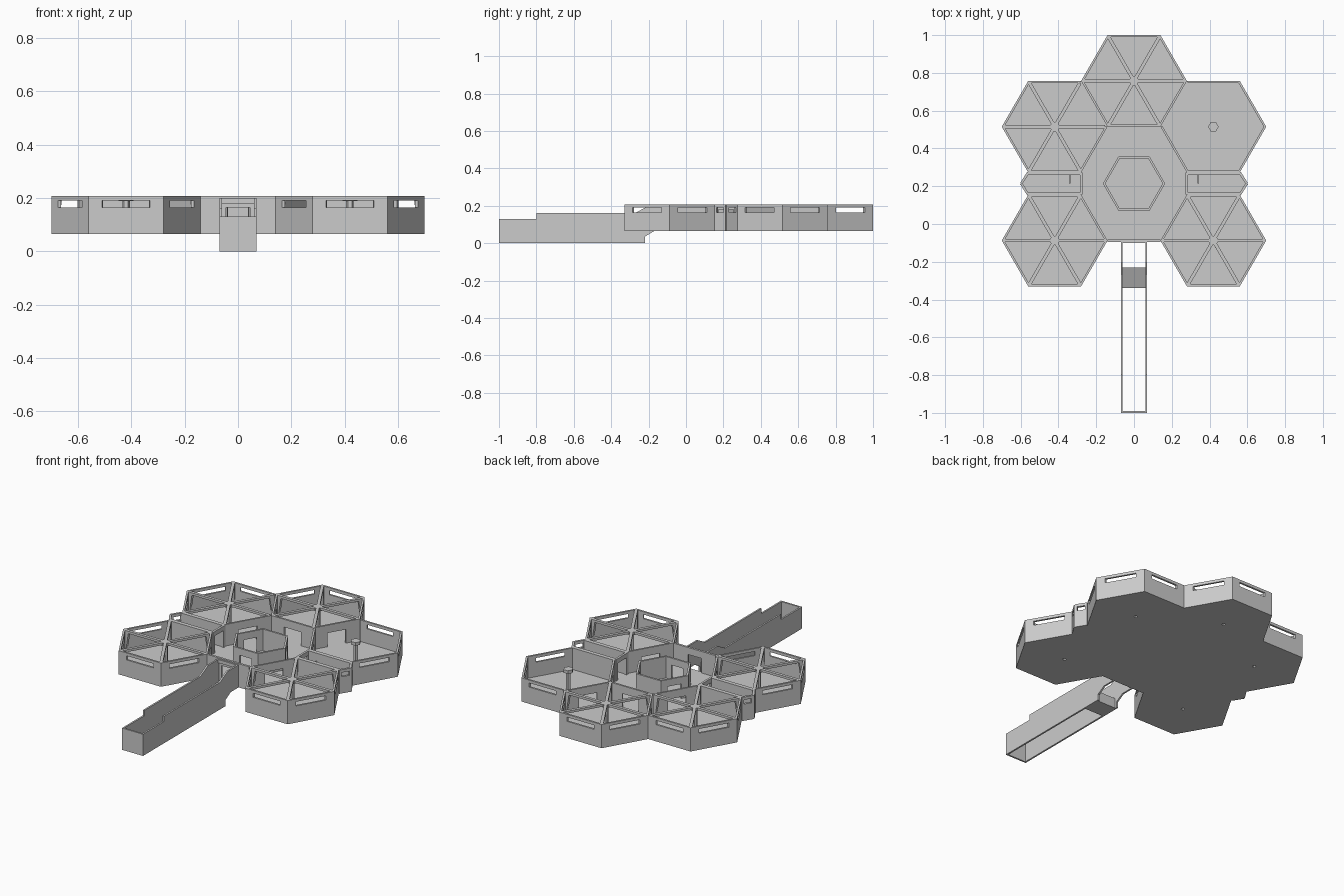
import bpy, bmesh, math
from mathutils import Vector as V

if "Cube" in bpy.data.objects:
    bpy.data.objects.remove(bpy.data.objects["Cube"])

R, T = 0.28, 0.013             # module radius, wall thickness
Z0, ZF, ZT = 0.065, 0.078, 0.207  # underside, floor top, wall top
AP = R * math.sqrt(3) / 2
YB, YL, YF = 1 - AP, 1 - 2 * AP, -0.33 + AP   # back, rear side, front side centres
YM = 0.214                     # middle of the hall
SLOT = (0.18, 0.82, 0.165, 0.19)
DOOR = (0.3, 0.7, ZF, 0.16)


def finish(name, bm):
    bmesh.ops.recalc_face_normals(bm, faces=bm.faces)
    me = bpy.data.meshes.new(name)
    bm.to_mesh(me)
    bm.free()
    ob = bpy.data.objects.new(name, me)
    bpy.context.collection.objects.link(ob)


def extrude(bm, pts, vec):
    """Closed solid: planar outline pts swept along vec."""
    a = [bm.verts.new(p) for p in pts]
    b = [bm.verts.new(V(p) + V(vec)) for p in pts]
    bm.faces.new(a)
    bm.faces.new(b)
    for i in range(len(a)):
        j = (i + 1) % len(a)
        bm.faces.new((a[i], a[j], b[j], b[i]))


def prism(bm, pts, z0, z1):
    extrude(bm, [(p[0], p[1], z0) for p in pts], (0, 0, z1 - z0))


def hexagon(cx, cy, r):
    return [V((cx + r * math.cos(k * math.pi / 3), cy + r * math.sin(k * math.pi / 3)))
            for k in range(6)]


def wall(bm, a, b, c, d, hole=None, z0=Z0, z1=ZT):
    """Wall with outer edge a-b, inner edge c-d and an optional opening."""
    def part(u0, u1, lo, hi):
        if hi - lo > 1e-4:
            prism(bm, [a.lerp(b, u0), a.lerp(b, u1), c.lerp(d, u1), c.lerp(d, u0)], lo, hi)
    if not hole:
        return part(0, 1, z0, z1)
    u0, u1, h0, h1 = hole
    part(0, u0, z0, z1)
    part(u1, 1, z0, z1)
    part(u0, u1, z0, h0)
    part(u0, u1, h1, z1)


def straight(bm, p, q, hole=None, t=T, z0=Z0, z1=ZT):
    p, q = V(p), V(q)
    n = V((p.y - q.y, q.x - p.x)).normalized() * t / 2
    wall(bm, p + n, q + n, p - n, q - n, hole, z0, z1)


def module(name, cx, cy, kinds, spokes=True):
    """Six-sided room; kinds per edge: s slot, d door, w plain, - none."""
    outer, inner = hexagon(cx, cy, R), hexagon(cx, cy, R - T)
    bm = bmesh.new()
    for k, kind in enumerate(kinds):
        if kind != '-':
            j = (k + 1) % 6
            wall(bm, outer[k], outer[j], inner[k], inner[j],
                 {'s': SLOT, 'd': DOOR}.get(kind))
    finish(name + "_walls", bm)
    # floor with a small centre hole
    bm = bmesh.new()
    small = hexagon(cx, cy, 0.01)
    for k in range(6):
        j = (k + 1) % 6
        prism(bm, [outer[k], outer[j], small[j], small[k]], Z0, ZF)
    finish(name + "_floor", bm)
    # centre post with a cap
    bm = bmesh.new()
    prism(bm, hexagon(cx, cy, 0.014), ZF, 0.19)
    prism(bm, hexagon(cx, cy, 0.028), 0.188, ZT)
    finish(name + "_post", bm)
    # roof spokes with tapered brackets at the corners
    if spokes:
        bm = bmesh.new()
        for k in range(6):
            d = V((math.cos(k * math.pi / 3), math.sin(k * math.pi / 3), 0))
            n = V((-d.y, d.x, 0)) * 0.009
            base = V((cx, cy, 0)) - n
            prof = [(0.02, ZT), (R - T, ZT), (R - T, ZF), (R - 0.022, ZF),
                    (R - 0.04, 0.193), (0.02, 0.193)]
            extrude(bm, [base + d * r + V((0, 0, z)) for r, z in prof], n * 2)
        finish(name + "_spokes", bm)


module("back_room", 0, YB, "sssddd")
module("rear_left_room", -1.5 * R, YL, "-ssswd")
module("rear_right_room", 1.5 * R, YL, "ss-dws", spokes=False)
module("front_left_room", -1.5 * R, YF, "dwssss")
module("front_right_room", 1.5 * R, YF, "swdsss")

# central hall floor
ya, yb = YF + AP, YL - AP
half = [(R / 2, YF), (R, ya), (R, yb), (R / 2, YL)]
bm = bmesh.new()
prism(bm, half + [(-x, y) for x, y in reversed(half)], Z0, ZF)
finish("hall_floor", bm)

# hall front wall with entrance, plus door frame
bm = bmesh.new()
straight(bm, (-R / 2, YF), (R / 2, YF), (0.34, 0.66, ZF, 0.165))
straight(bm, (-0.07, YF - 0.008), (0.07, YF - 0.008), t=0.012, z0=0.18, z1=0.2)
finish("hall_front_wall", bm)

# inner hexagonal chamber: openings on alternating sides
bm = bmesh.new()
o, i = hexagon(0, YM, 0.165), hexagon(0, YM, 0.152)
for k in range(6):
    j = (k + 1) % 6
    wall(bm, o[k], o[j], i[k], i[j], (0.25, 0.75, ZF, 0.165) if k % 2 == 0 else None, ZF)
finish("inner_chamber", bm)

# side alcoves between the rooms
for s, side in ((-1, "left"), (1, "right")):
    tip = [(s * 2 * R, ya), (s * 0.597, YM), (s * 2 * R, yb)]
    bm = bmesh.new()
    prism(bm, [(s * R, ya)] + tip + [(s * R, yb)], Z0, ZF)
    finish(side + "_alcove_floor", bm)
    bm = bmesh.new()
    for p, q in ((tip[0], tip[1]), (tip[1], tip[2])):
        straight(bm, p, q, (0.2, 0.85, 0.165, 0.19))
    straight(bm, (s * R, ya), (s * R, yb), (0.15, 0.85, ZF, 0.18))
    straight(bm, (s * 0.34, YM), (s * 0.34, yb), t=0.006, z0=ZF, z1=0.16)
    for y, e in ((ya, 1), (yb, -1)):
        straight(bm, (s * R, y + e * T / 2), (s * 2 * R, y + e * T / 2))
    finish(side + "_alcove_walls", bm)

# entry tunnel: two side walls, end wall, sloped floor piece
side_profile = [(-1, 0), (-0.22, 0), (-0.22, 0.035), (-0.17, 0.065), (YF, 0.065),
                (YF, 0.2), (-0.2, 0.2), (-0.27, 0.162), (-0.8, 0.162),
                (-0.8, 0.13), (-1, 0.13)]
for x, side in ((-0.07, "left"), (0.06, "right")):
    bm = bmesh.new()
    extrude(bm, [(x, y, z) for y, z in side_profile], (0.01, 0, 0))
    finish("tunnel_wall_" + side, bm)
bm = bmesh.new()
extrude(bm, [(-0.06, y, z) for y, z in ((-1, 0), (-0.99, 0), (-0.99, 0.13), (-1, 0.13))],
        (0.12, 0, 0))
finish("tunnel_end_wall", bm)
bm = bmesh.new()
extrude(bm, [(-0.06, y, z) for y, z in ((-0.34, 0), (-0.23, 0), (-0.23, 0.06), (-0.34, 0.01))],
        (0.12, 0, 0))
finish("tunnel_ramp", bm)
